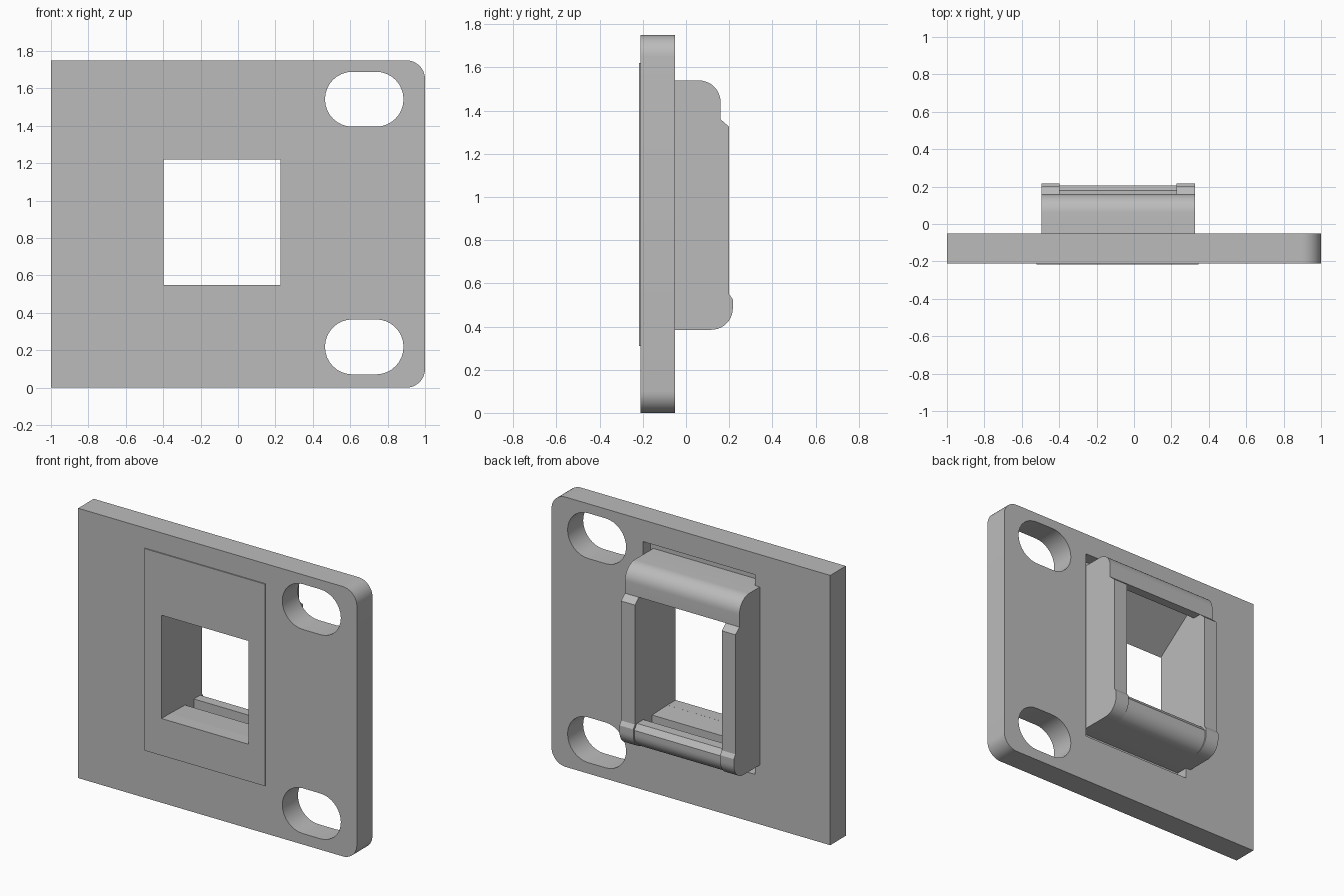
import bpy, bmesh, math

if "Cube" in bpy.data.objects:
    bpy.data.objects.remove(bpy.data.objects["Cube"])

grey = bpy.data.materials.new("light grey")
grey.diffuse_color = (0.5, 0.5, 0.5, 1)
grey.use_nodes = True
grey.node_tree.nodes["Principled BSDF"].inputs["Base Color"].default_value = grey.diffuse_color

def arc(cx, cz, r, a0, a1, n=10):
    return [(cx + r * math.cos(math.radians(a0 + (a1 - a0) * i / n)),
             cz + r * math.sin(math.radians(a0 + (a1 - a0) * i / n))) for i in range(n + 1)]

def prism(name, pts, lo, hi, axis):
    """Extrude a profile: (y, z) points along x, or (x, z) points along y."""
    place = (lambda p, t: (t, p[0], p[1])) if axis == "x" else (lambda p, t: (p[0], t, p[1]))
    bm = bmesh.new()
    a = [bm.verts.new(place(p, lo)) for p in pts]
    b = [bm.verts.new(place(p, hi)) for p in pts]
    bm.faces.new(a)
    bm.faces.new(b)
    for i in range(len(pts)):
        j = (i + 1) % len(pts)
        bm.faces.new((a[i], a[j], b[j], b[i]))
    bmesh.ops.recalc_face_normals(bm, faces=bm.faces)
    me = bpy.data.meshes.new(name)
    bm.to_mesh(me)
    bm.free()
    me.materials.append(grey)
    ob = bpy.data.objects.new(name, me)
    bpy.context.collection.objects.link(ob)
    return ob

def rect(x0, x1, z0, z1):
    return [(x0, z0), (x1, z0), (x1, z1), (x0, z1)]

def cut(target, cutter):
    m = target.modifiers.new("cut", "BOOLEAN")
    m.operation, m.solver, m.object = "DIFFERENCE", "EXACT", cutter
    cutter.hide_render = True
    cutter.hide_set(True)

# Main plate with two rounded corners on the right
FRONT, BACK = -0.21, -0.05
plate = prism("plate", [(-1, 0)] + arc(0.9, 0.1, 0.1, -90, 0) + arc(0.9, 1.65, 0.1, 0, 90)
              + [(-1, 1.75)], FRONT, BACK, "y")
# Thin raised panel on the front
panel = prism("front_panel", rect(-0.52, 0.345, 0.31, 1.62), -0.217, FRONT, "y")

# Mounting slots
for i, z in enumerate((0.218, 1.542)):
    slot = prism(f"slot_cutter_{i}", arc(0.738, z, 0.147, -90, 90, 16)
                 + arc(0.612, z, 0.147, 90, 270, 16), -0.4, 0.2, "y")
    cut(plate, slot)

# Shallow recess behind the housing
cut(plate, prism("recess_cutter", rect(-0.46, 0.345, 0.315, 1.61), -0.13, 0.2, "y"))

# Window with a sloped ceiling
WX0, WX1 = -0.397, 0.226
window = prism("window_cutter", [(-0.3, 0.55), (0.1, 0.55), (0.1, 1.46), (-0.217, 1.22), (-0.3, 1.22)],
               WX0, WX1, "x")
cut(plate, window)
cut(panel, window)

# Housing side walls
wall = ([(-0.14, 0.385)] + arc(0.117, 0.485, 0.1, -90, 0)
        + [(0.217, 0.525), (0.2, 0.55), (0.2, 1.325), (0.16, 1.36)]
        + arc(0.06, 1.44, 0.1, 0, 90) + [(-0.14, 1.54)])
parts = [plate, prism("side_wall_left", wall, -0.495, WX0, "x"),
         prism("side_wall_right", wall, WX1, 0.326, "x")]

# Top bar with a hooked underside
parts.append(prism("top_bar", [(-0.14, 1.278), (0.05, 1.422), (0.09, 1.422), (0.1, 1.36), (0.16, 1.36)]
                   + arc(0.06, 1.44, 0.1, 0, 90) + [(-0.14, 1.54)], WX0, WX1, "x"))

# Bottom bar with a catch groove and lip
parts.append(prism("bottom_bar", [(-0.14, 0.385)] + arc(0.107, 0.485, 0.1, -90, 0)
                   + [(0.207, 0.515), (0.18, 0.55), (0.115, 0.55), (0.115, 0.47), (0.025, 0.47),
                      (0.025, 0.545), (-0.14, 0.55)], WX0, WX1, "x"))

# Smooth the rounded edges only
bpy.context.view_layer.update()
for ob in parts:
    bpy.ops.object.select_all(action="DESELECT")
    ob.select_set(True)
    bpy.context.view_layer.objects.active = ob
    for m in list(ob.modifiers):
        bpy.ops.object.modifier_apply(modifier=m.name)
    bpy.ops.object.shade_smooth_by_angle(angle=math.radians(30))
